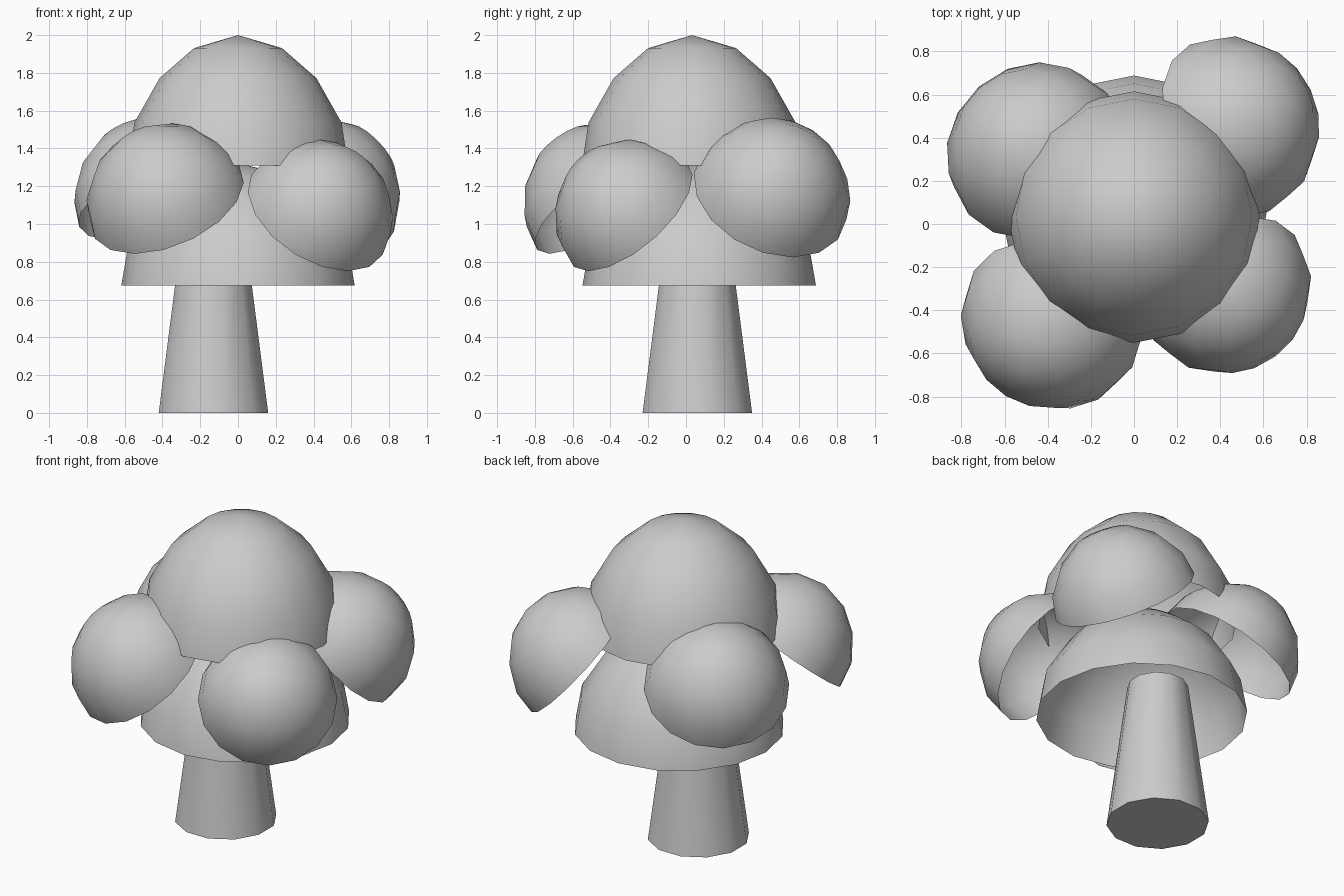
import bpy, bmesh, math
from mathutils import Vector

if "Cube" in bpy.data.objects:
    bpy.data.objects.remove(bpy.data.objects["Cube"])

# Half-dome profile: (radius, height) as fractions, rim to crown
DOME = [(1.0, 0.0), (0.94, 0.33), (0.712, 0.67), (0.4, 0.9), (0.0, 1.0)]


def lathe(name, profile, sides, location, axis=(0, 0, 1), cap=False, phase=0.0):
    """Spin a (radius, z) profile into a smooth shaded object."""
    bm = bmesh.new()
    rings = []
    for r, z in profile:
        if r == 0:
            rings.append([bm.verts.new((0, 0, z))] * sides)
            continue
        ring = []
        for i in range(sides):
            a = 2 * math.pi * i / sides + phase
            ring.append(bm.verts.new((r * math.cos(a), r * math.sin(a), z)))
        rings.append(ring)
    for low, high in zip(rings, rings[1:]):
        for i in range(sides):
            j = (i + 1) % sides
            corners = [low[i], low[j], high[j], high[i]]
            bm.faces.new(list(dict.fromkeys(corners)))
    if cap:
        bm.faces.new(rings[0][::-1])
        bm.faces.new(rings[-1])
    mesh = bpy.data.meshes.new(name)
    bm.to_mesh(mesh)
    bm.free()
    for p in mesh.polygons:
        p.use_smooth = True
    ob = bpy.data.objects.new(name, mesh)
    bpy.context.collection.objects.link(ob)
    ob.location = location
    ob.rotation_euler = Vector(axis).to_track_quat('Z', 'Y').to_euler()
    return ob


def dome(name, location, radius, height, axis=(0, 0, 1)):
    """Open, hollow half-dome of foliage."""
    return lathe(name, [(r * radius, z * height) for r, z in DOME], 16, location, axis)


# Tapered trunk, ending inside the lower foliage
trunk = lathe("trunk", [(0.30, 0), (0.178, 0.92)], 12, (-0.13, 0.06, 0),
              cap=True, phase=math.pi / 12)
bpy.context.view_layer.objects.active = trunk
trunk.select_set(True)
bpy.ops.object.shade_smooth_by_angle(angle=math.radians(40))

# Upright foliage domes
dome("lower_foliage", (0, 0.07, 0.674), 0.618, 0.65)
dome("upper_foliage", (0, 0.032, 1.31), 0.583, 0.69)

# Side foliage puffs, tilted outward
puffs = {
    "front_right_foliage": ((0.418, -0.295, 1.05), 0.408, (0.44, -0.59, 0.68)),
    "front_left_foliage": ((-0.375, -0.44, 1.115), 0.43, (-0.33, -0.54, 0.77)),
    "back_right_foliage": ((0.442, 0.445, 1.145), 0.428, (0.68, 0.32, 0.66)),
    "back_left_foliage": ((-0.445, 0.325, 1.145), 0.427, (-0.35, 0.40, 0.85)),
}
for name, (centre, radius, axis) in puffs.items():
    dome(name, centre, radius, radius, axis)
